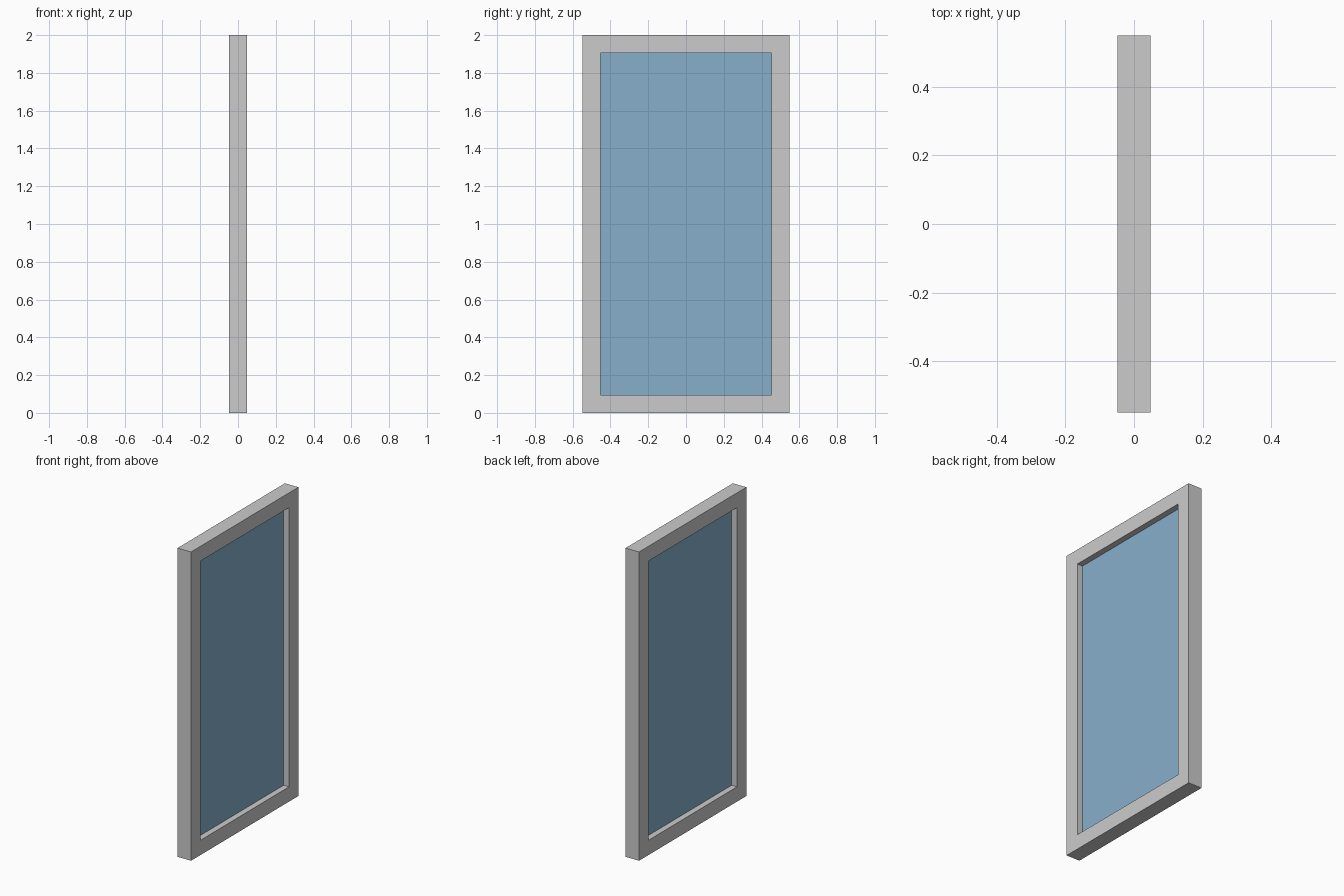
import bpy
import bmesh

cube = bpy.data.objects.get("Cube")
if cube:
    bpy.data.objects.remove(cube, do_unlink=True)

HEIGHT, HALF_W, HALF_T = 2.0, 0.549, 0.048
BORDER = 0.096
PANE_HALF_T = 0.0095


def material(name, rgb):
    m = bpy.data.materials.new(name)
    m.use_nodes = True
    colour = (*rgb, 1.0)
    m.diffuse_color = colour
    m.node_tree.nodes["Principled BSDF"].inputs["Base Color"].default_value = colour
    return m


def rectangle(x, inset):
    y = HALF_W - inset
    low, high = inset, HEIGHT - inset
    return [(x, -y, low), (x, y, low), (x, y, high), (x, -y, high)]


def finish(bm, name, mat):
    bmesh.ops.recalc_face_normals(bm, faces=bm.faces)
    mesh = bpy.data.meshes.new(name)
    bm.to_mesh(mesh)
    bm.free()
    mesh.materials.append(mat)
    obj = bpy.data.objects.new(name, mesh)
    bpy.context.collection.objects.link(obj)
    return obj


grey = material("light grey", (0.6, 0.6, 0.6))
blue = material("glass blue", (0.24, 0.43, 0.6))

# Frame: four rectangular loops joined into a mitred ring
bm = bmesh.new()
loops = [[bm.verts.new(p) for p in rectangle(x, inset)]
         for x, inset in ((-HALF_T, 0), (HALF_T, 0), (HALF_T, BORDER), (-HALF_T, BORDER))]
for a, b in zip(loops, loops[1:] + loops[:1]):
    for i in range(4):
        j = (i + 1) % 4
        bm.faces.new((a[i], a[j], b[j], b[i]))
finish(bm, "window_frame", grey)

# Glass: thin slab recessed on both sides
bm = bmesh.new()
bmesh.ops.create_cube(bm, size=1.0)
for v in bm.verts:
    v.co.x *= 2 * PANE_HALF_T
    v.co.y *= 2 * (HALF_W - BORDER)
    v.co.z = v.co.z * (HEIGHT - 2 * BORDER) + HEIGHT / 2
finish(bm, "glass_pane", blue)
